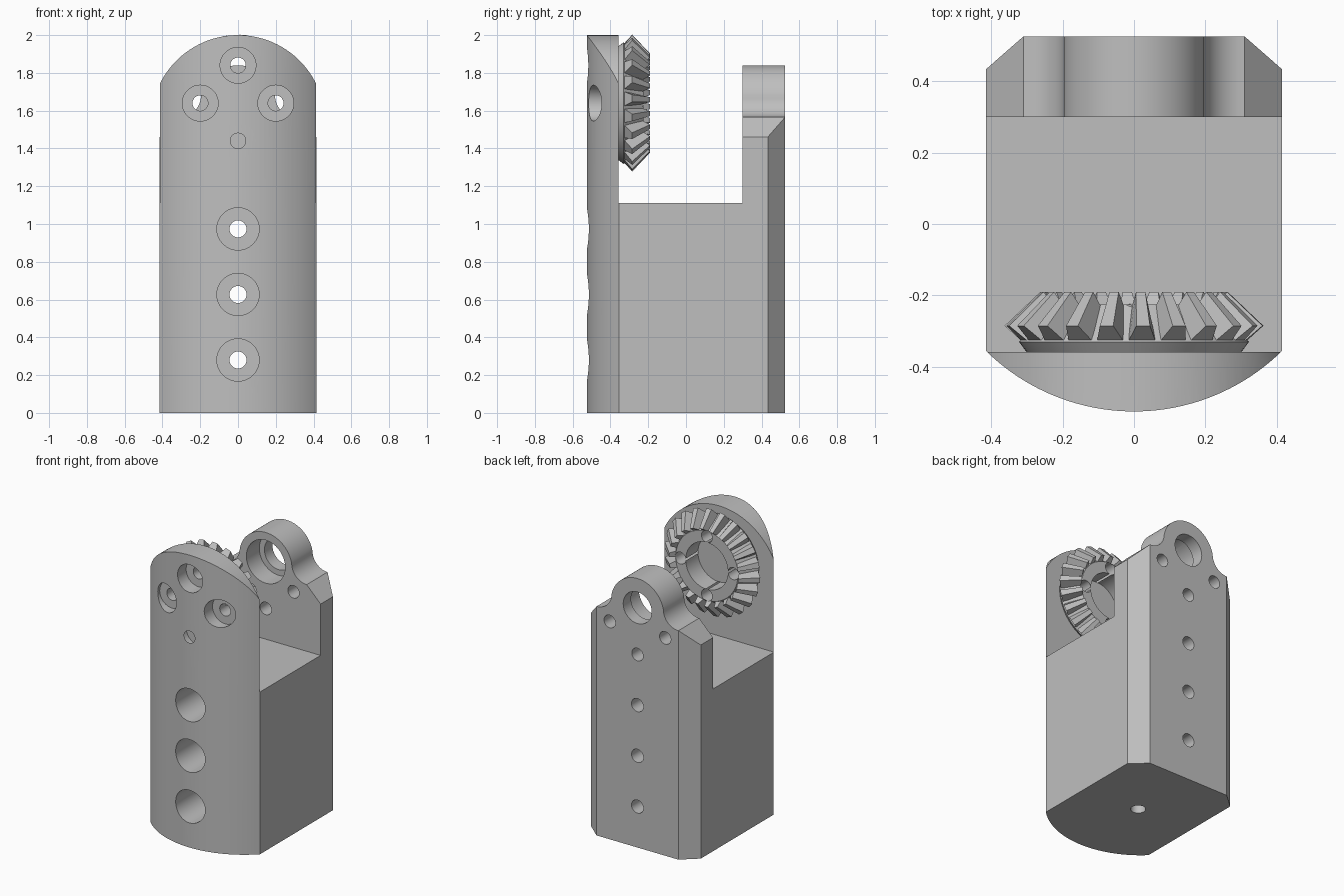
import bpy, bmesh, math
from mathutils import Vector, Matrix

cube = bpy.data.objects.get("Cube")
if cube:
    bpy.data.objects.remove(cube, do_unlink=True)

HUB_Z = 1.64          # height of the gear and bearing axis
TEETH = 22

grey = bpy.data.materials.new("plain_grey")
grey.use_nodes = True
grey.diffuse_color = (0.52, 0.52, 0.52, 1)
grey.node_tree.nodes["Principled BSDF"].inputs["Base Color"].default_value = (0.52, 0.52, 0.52, 1)


def finish(name, bm):
    bmesh.ops.recalc_face_normals(bm, faces=bm.faces)
    mesh = bpy.data.meshes.new(name)
    bm.to_mesh(mesh)
    bm.free()
    obj = bpy.data.objects.new(name, mesh)
    bpy.context.collection.objects.link(obj)
    return obj


def prism(name, points, offset):
    """Extrude a closed loop of 3D points along offset."""
    bm = bmesh.new()
    face = bm.faces.new([bm.verts.new(p) for p in points])
    new = bmesh.ops.extrude_face_region(bm, geom=[face])["geom"]
    bmesh.ops.translate(bm, vec=offset,
                        verts=[g for g in new if isinstance(g, bmesh.types.BMVert)])
    return finish(name, bm)


def arc(cx, cy, r, start, end, steps):
    angles = [math.radians(start + (end - start) * i / steps) for i in range(steps + 1)]
    return [(cx + r * math.cos(a), cy + r * math.sin(a)) for a in angles]


def bore(x, z, r, y0, y1):
    """Round cutter running front to back."""
    return prism("bore_cutter", [(px, y0, pz) for px, pz in arc(x, z, r, 0, 350, 35)],
                 (0, y1 - y0, 0))


def combine(obj, other, operation="DIFFERENCE"):
    mod = obj.modifiers.new("cut", "BOOLEAN")
    mod.operation = operation
    mod.solver = "EXACT"
    mod.object = other
    bpy.ops.object.select_all(action="DESELECT")
    bpy.context.view_layer.objects.active = obj
    obj.select_set(True)
    bpy.ops.object.modifier_apply(modifier=mod.name)
    bpy.data.objects.remove(other, do_unlink=True)


def dress(obj):
    obj.data.materials.clear()
    obj.data.materials.append(grey)
    bpy.ops.object.select_all(action="DESELECT")
    bpy.context.view_layer.objects.active = obj
    obj.select_set(True)
    bpy.ops.object.shade_smooth_by_angle(angle=math.radians(25))


# Body: bowed front, chamfered back corners
half = math.degrees(math.asin(0.415 / 0.592))
section = arc(0, 0.067, 0.592, 270 - half, 270 + half, 40)
section += [(0.415, 0.433), (0.31, 0.525), (-0.31, 0.525), (-0.415, 0.433)]
body = prism("bracket_body", [(x, y, 0) for x, y in section], (0, 0, 2))

# Open gap between the front and back plates
combine(body, prism("gap_cutter", [(x, -0.358, z) for x, z in
                    ((-1, 1.11), (1, 1.11), (1, 3), (-1, 3))], (0, 0.658, 0)))


def trim(silhouette, y0, y1):
    """Remove everything above a left-to-right silhouette."""
    loop = [(-0.7, silhouette[0][1])] + silhouette + [(0.7, silhouette[-1][1]), (0.7, 2.2), (-0.7, 2.2)]
    combine(body, prism("trim_cutter", [(x, y0, z) for x, z in loop], (0, y1 - y0, 0)))


# Rounded top of the front plate
trim(arc(0, 1.539, 0.461, 158, 22, 40), -0.7, -0.2)

# Shouldered bearing lug on the back plate
shoulder = [(-0.515, 1.361)] + arc(-0.31, 1.68, 0.114, -90, 0, 10)
lug = arc(0, HUB_Z, 0.2, 168, 12, 36)
trim(shoulder + lug[1:-1] + [(-x, z) for x, z in reversed(shoulder)], 0.2, 0.7)

# Bearing seat with a stepped hole
combine(body, bore(0, HUB_Z, 0.108, 0.2, 0.7))
combine(body, bore(0, HUB_Z, 0.147, 0.2, 0.44))

# Long counterbored holes through the body
for i in range(3):
    z = 0.28 + i * 0.347
    combine(body, bore(0, z, 0.112, -0.7, -0.2))
    combine(body, bore(0, z, 0.045, -0.7, 0.7))

# Screw holes in the back plate
for x, z in ((0, 1.32), (-0.21, 1.49), (0.21, 1.49)):
    combine(body, bore(x, z, 0.043, 0.2, 0.7))

# Counterbored gear screws
bolts = [(0, HUB_Z + 0.2), (0, HUB_Z - 0.2), (-0.2, HUB_Z), (0.2, HUB_Z)]
for x, z in bolts:
    combine(body, bore(x, z, 0.095, -0.7, -0.425))
    combine(body, bore(x, z, 0.041, -0.7, -0.2))

# Blind hole underneath
combine(body, prism("base_cutter", [(x, y, -0.1) for x, y in arc(0, 0.04, 0.047, 0, 350, 35)],
                    (0, 0, 0.3)))
dress(body)

# Gear blank: a revolved ring
bm = bmesh.new()
ring = [(0.16, -0.36), (0.30, -0.36), (0.322, -0.33), (0.235, -0.225), (0.16, -0.225)]
STEPS = 88
rows = [[bm.verts.new((r * math.cos(a), y, HUB_Z + r * math.sin(a))) for r, y in ring]
        for a in (math.tau * i / STEPS for i in range(STEPS))]
for i, row in enumerate(rows):
    nxt = rows[(i + 1) % STEPS]
    for j in range(len(ring)):
        k = (j + 1) % len(ring)
        bm.faces.new((row[j], row[k], nxt[k], nxt[j]))
gear = finish("bevel_gear", bm)

# Gear teeth: tapered wedges (radius, depth, half width)
bm = bmesh.new()
corners = [(0.305, -0.335, 0.041), (0.362, -0.285, 0.019), (0.262, -0.19, 0.013), (0.222, -0.25, 0.027)]
for i in range(TEETH):
    turn = Matrix.Translation((0, 0, HUB_Z)) @ Matrix.Rotation(math.tau * (i + 0.25) / TEETH, 4, "Y")
    a, b = [[bm.verts.new(turn @ Vector((s * w, y, r))) for r, y, w in corners] for s in (-1, 1)]
    bm.faces.new(a)
    bm.faces.new(b)
    for j in range(4):
        k = (j + 1) % 4
        bm.faces.new((a[j], a[k], b[k], b[j]))
combine(gear, finish("gear_teeth", bm), "UNION")

# Screw holes through the gear
for x, z in bolts:
    combine(gear, bore(x, z, 0.041, -0.5, -0.1))
dress(gear)
